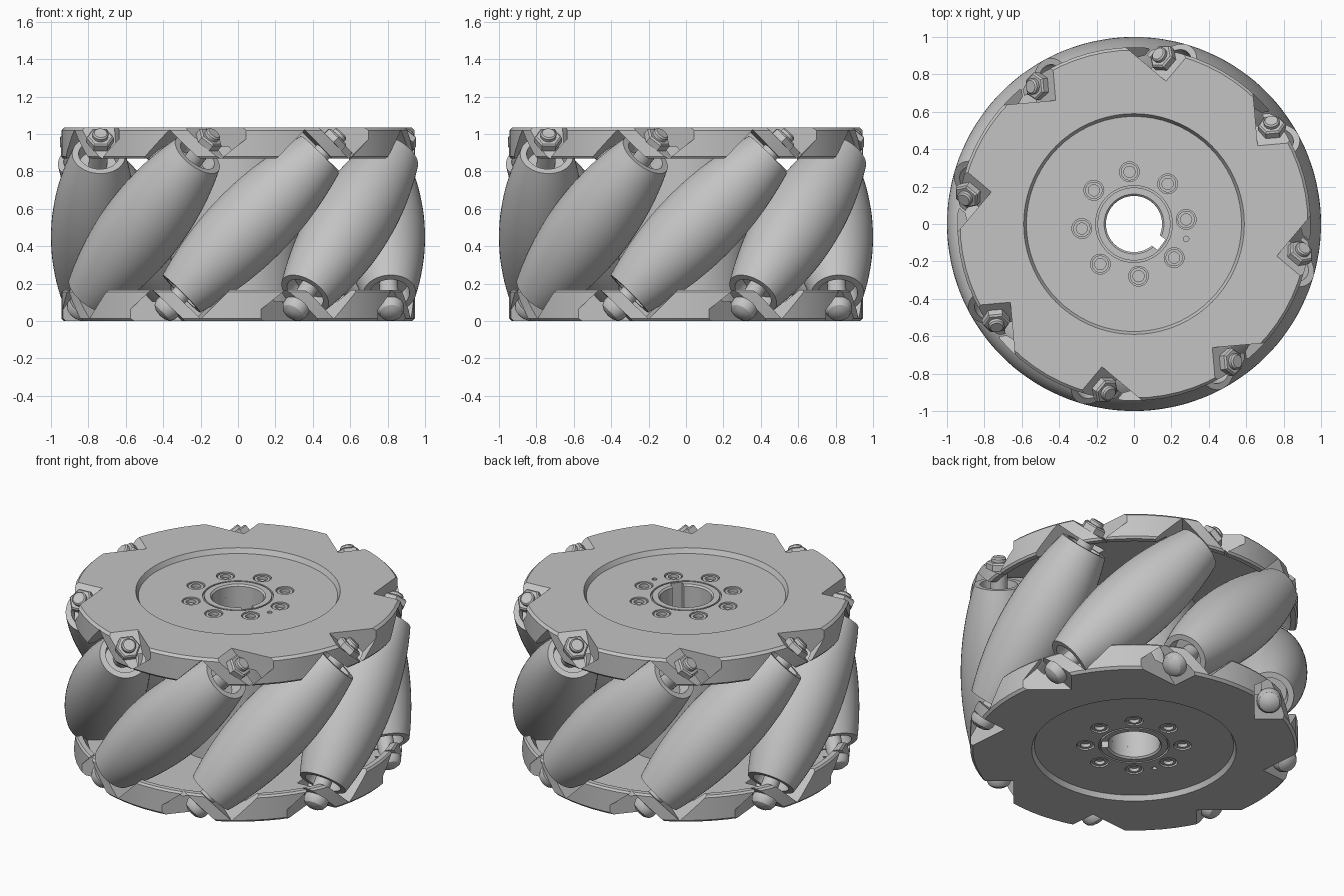
import bpy, bmesh, math
from mathutils import Matrix, Vector

if "Cube" in bpy.data.objects:
    bpy.data.objects.remove(bpy.data.objects["Cube"], do_unlink=True)

HEIGHT = 1.035
MID = HEIGHT / 2
COUNT = 8
AXLE_R = 0.78                    # distance from wheel axis to roller axes
START = math.radians(-85)        # heading of the first roller
STEP = math.tau / COUNT
ROOT2 = math.sqrt(2)

grey = bpy.data.materials.new("plain_grey")
grey.use_nodes = True
COLOUR = (0.55, 0.55, 0.55, 1)
grey.diffuse_color = COLOUR
grey.node_tree.nodes["Principled BSDF"].inputs["Base Color"].default_value = COLOUR


def add_object(name, mesh, matrix=None):
    obj = bpy.data.objects.new(name, mesh)
    bpy.context.collection.objects.link(obj)
    if matrix is not None:
        obj.matrix_world = matrix
    return obj


def finish(bm, name):
    bmesh.ops.recalc_face_normals(bm, faces=bm.faces[:])
    mesh = bpy.data.meshes.new(name)
    bm.to_mesh(mesh)
    bm.free()
    mesh.materials.append(grey)
    return mesh


def lathe(name, profile, steps=48, closed=False):
    """Spin (radius, z) points around z."""
    bm = bmesh.new()
    verts = [bm.verts.new((r, 0, z)) for r, z in profile]
    pairs = list(zip(verts, verts[1:]))
    if closed:
        pairs.append((verts[-1], verts[0]))
    edges = [bm.edges.new(p) for p in pairs]
    bmesh.ops.spin(bm, geom=verts + edges, cent=(0, 0, 0), axis=(0, 0, 1),
                   angle=math.tau, steps=steps)
    bmesh.ops.remove_doubles(bm, verts=bm.verts[:], dist=0.0002)
    return finish(bm, name)


def box(bm, low, high, matrix):
    low, high = Vector(low), Vector(high)
    size = Matrix.Diagonal((*(high - low), 1))
    bmesh.ops.create_cube(bm, size=1,
                          matrix=matrix @ Matrix.Translation((low + high) / 2) @ size)


def cylinder(bm, radius, low, high, matrix, sides=24):
    bmesh.ops.create_cone(bm, cap_ends=True, segments=sides, radius1=radius,
                          radius2=radius, depth=high - low,
                          matrix=matrix @ Matrix.Translation((0, 0, (low + high) / 2)))


def cut(obj, mesh):
    cutter = add_object("cutter", mesh)
    cutter.hide_render = True
    mod = obj.modifiers.new("cut", 'BOOLEAN')
    mod.operation = 'DIFFERENCE'
    mod.solver = 'EXACT'
    mod.object = cutter
    bpy.context.view_layer.objects.active = obj
    bpy.ops.object.modifier_apply(modifier=mod.name)
    bpy.data.objects.remove(cutter, do_unlink=True)


def smooth(obj):
    bpy.ops.object.select_all(action='DESELECT')
    obj.select_set(True)
    bpy.context.view_layer.objects.active = obj
    bpy.ops.object.shade_smooth_by_angle(angle=math.radians(30))


def axle_frame(angle):
    """Local x is radial, local z runs along the tilted roller axis."""
    radial = Vector((math.cos(angle), math.sin(angle), 0))
    tangent = Vector((-radial.y, radial.x, 0))
    axis = (tangent + Vector((0, 0, 1))) / ROOT2
    side = axis.cross(radial)
    m = Matrix((radial, side, axis)).transposed().to_4x4()
    m.translation = radial * AXLE_R + Vector((0, 0, MID))
    return m


def around(radius, angle):
    return Matrix.Translation((radius * math.cos(angle), radius * math.sin(angle), 0))


frames = [axle_frame(START + i * STEP) for i in range(COUNT)]
screw_spots = [around(0.28, math.radians(5) + i * STEP) for i in range(COUNT)]
flip = (Matrix.Translation((0, 0, MID))
        @ Matrix.Rotation(math.pi, 4, Vector((math.cos(START), math.sin(START), 0)))
        @ Matrix.Translation((0, 0, -MID)))

# Side plate: recessed disc with a hanging rim
plate_mesh = lathe("side_plate", [
    (0.15, 0.995), (0.16, 1.005), (0.195, 1.005), (0.195, 0.99), (0.205, 0.99),
    (0.205, 1.005), (0.575, 1.005), (0.59, HEIGHT), (0.93, HEIGHT), (0.945, 1.02),
    (0.945, 0.88), (0.935, 0.868), (0.905, 0.868), (0.87, 0.93), (0.15, 0.93)],
    steps=72, closed=True)
top_plate = add_object("top_plate", plate_mesh)

# Nut pockets outside, roller clearances inside
bm = bmesh.new()
for f in frames:
    box(bm, (-0.085, -0.13, 0.62), (0.4, 0.13, 0.95), f)
    box(bm, (-0.17, -0.16, 0.2), (0.4, 0.16, 0.555), f)
cut(top_plate, finish(bm, "pockets"))

# Screw counterbores and a small pin hole
bm = bmesh.new()
for spot in screw_spots:
    cylinder(bm, 0.053, 0.97, 1.1, spot)
cylinder(bm, 0.015, 0.97, 1.1, around(0.29, math.radians(-16)), 12)
cut(top_plate, finish(bm, "counterbores"))

bottom_mesh = top_plate.data.copy()
bottom_mesh.transform(flip)
bottom_plate = add_object("bottom_plate", bottom_mesh)

# Central hub tube
hub = add_object("hub", lathe("hub", [
    (0.15, 0.105), (0.36, 0.105), (0.36, 0.93), (0.15, 0.93)], closed=True))

# Keyway through the whole bore
for part in (top_plate, bottom_plate, hub):
    bm = bmesh.new()
    box(bm, (0.1, -0.035, -0.1), (0.185, 0.035, 1.2),
        Matrix.Rotation(math.radians(-37), 4, 'Z'))
    cut(part, finish(bm, "keyway"))
    smooth(part)

# Barrel roller whose outline follows the wheel's outer circle
outline = []
for i in range(-12, 13):
    t = 0.342 * i / 12
    reach = math.hypot(AXLE_R, t)
    gap = 1 - reach
    outline.append((gap * math.sqrt(1 - t * t / (2 * reach * reach)),
                    t * ROOT2 + gap * t / (reach * ROOT2)))
end = outline[-1][1]
inside = [(0.108, end), (0.1, 0.45), (0.04, 0.45),
          (0.04, -0.45), (0.1, -0.45), (0.108, -end)]
roller_mesh = lathe("roller", outline + inside, closed=True)

# Axle bolt with a domed head
bolt_mesh = lathe("axle_bolt", [
    (0, -0.69), (0.035, -0.685), (0.06, -0.67), (0.072, -0.645), (0.072, -0.62),
    (0.05, -0.62), (0.05, 0.62), (0.042, 0.62), (0.042, 0.682), (0.034, 0.69),
    (0, 0.69)], steps=24)

# Hexagonal nut with a chamfered top
nut_mesh = lathe("nut", [(0, 0.62), (0.074, 0.62), (0.074, 0.655), (0.064, 0.664),
                         (0, 0.664)], steps=6)

for i, f in enumerate(frames):
    roller = add_object(f"roller_{i + 1}", roller_mesh, f)
    bolt = add_object(f"axle_bolt_{i + 1}", bolt_mesh, f)
    add_object(f"nut_{i + 1}", nut_mesh, f)
    if i == 0:
        smooth(roller)
        smooth(bolt)

# Socket screws on both plates
screw_mesh = lathe("screw", [(0, 0.968), (0.046, 0.968), (0.046, 1.0), (0.03, 1.0),
                             (0.03, 0.98), (0, 0.98)], steps=24)
for i, spot in enumerate(screw_spots):
    screw = add_object(f"top_screw_{i + 1}", screw_mesh, spot)
    add_object(f"bottom_screw_{i + 1}", screw_mesh, flip @ spot)
    if i == 0:
        smooth(screw)
